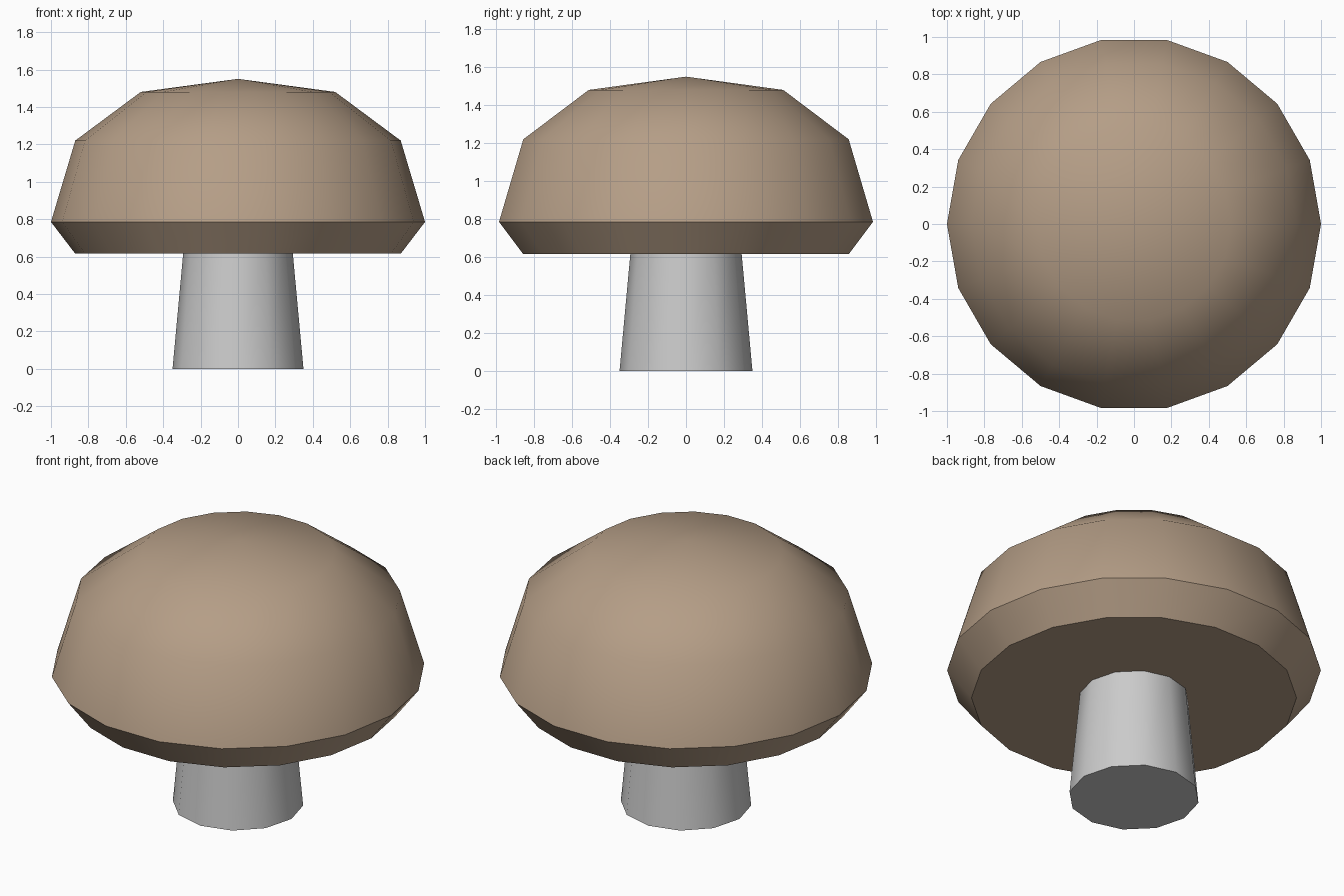
import bpy, bmesh, math

if "Cube" in bpy.data.objects:
    bpy.data.objects.remove(bpy.data.objects["Cube"])


def lathe(name, profile, sides, color=None):
    """Revolve (radius, z) points around z; open ends are capped, radius 0 is a tip."""
    bm = bmesh.new()
    rings = []
    for r, z in profile:
        n = sides if r > 0 else 1
        rings.append([bm.verts.new((r * math.cos(math.tau * i / sides),
                                    r * math.sin(math.tau * i / sides), z))
                      for i in range(n)])
    for low, high in zip(rings, rings[1:]):
        for i in range(sides):
            j = (i + 1) % sides
            if len(high) == 1:
                bm.faces.new((low[i], low[j], high[0]))
            else:
                bm.faces.new((low[i], low[j], high[j], high[i]))
    for ring in (rings[0], rings[-1]):
        if len(ring) > 1:
            bm.faces.new(ring)
    bmesh.ops.recalc_face_normals(bm, faces=bm.faces)

    mesh = bpy.data.meshes.new(name)
    bm.to_mesh(mesh)
    bm.free()
    obj = bpy.data.objects.new(name, mesh)
    bpy.context.collection.objects.link(obj)

    if color:
        mat = bpy.data.materials.new(name + "_brown")
        mat.diffuse_color = color
        mat.use_nodes = True
        mat.node_tree.nodes["Principled BSDF"].inputs["Base Color"].default_value = mat.diffuse_color
        mesh.materials.append(mat)

    bpy.ops.object.select_all(action='DESELECT')
    obj.select_set(True)
    bpy.context.view_layer.objects.active = obj
    bpy.ops.object.shade_smooth_by_angle(angle=math.radians(45))
    return obj


# Tapered stem, its top sunk slightly into the cap
lathe("mushroom_stem", [(0.35, 0.0), (0.29, 0.65)], 12)

# Domed cap with a bevelled rim and flat underside
lathe("mushroom_cap",
      [(0.87, 0.615), (1.0, 0.785), (0.87, 1.22), (0.52, 1.48), (0.0, 1.55)],
      18, (0.46, 0.34, 0.24, 1.0))
